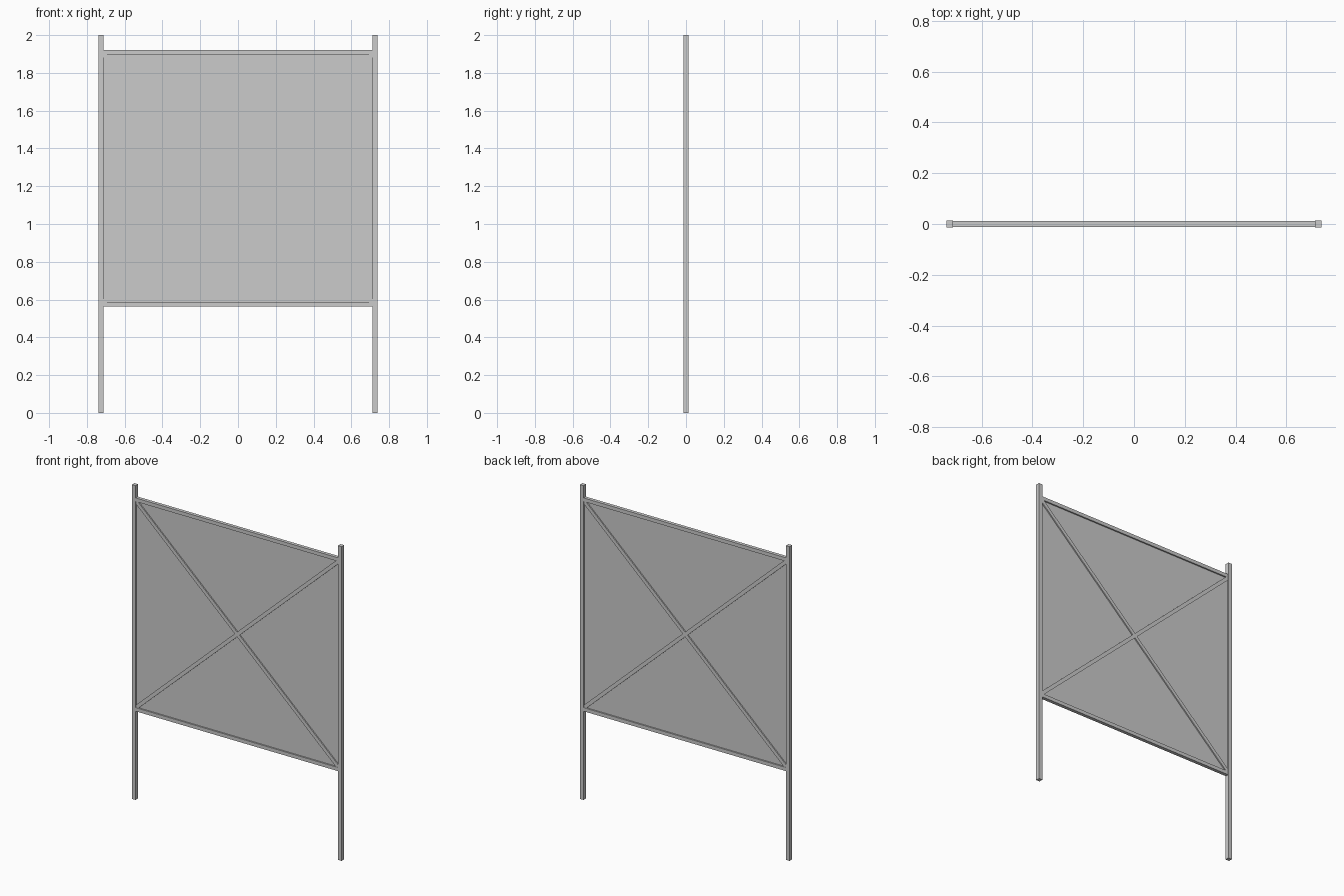
import bpy
import math

if "Cube" in bpy.data.objects:
    bpy.data.objects.remove(bpy.data.objects["Cube"])


def bar(name, center, size, tilt=0.0):
    """Box-section bar, optionally tilted in the plane of the frame."""
    bpy.ops.mesh.primitive_cube_add(size=1, location=center)
    ob = bpy.context.object
    ob.name = name
    ob.scale = size
    bpy.ops.object.transform_apply(location=False, rotation=False, scale=True)
    ob.rotation_euler = (0, tilt, 0)
    return ob


POST_X, POST_W = 0.7255, 0.026
RAIL_LOW, RAIL_TOP, RAIL_W = 0.575, 1.91, 0.023
mid_z = (RAIL_LOW + RAIL_TOP) / 2
span_z = RAIL_TOP - RAIL_LOW

# Upright posts
for side, x in (("left", -POST_X), ("right", POST_X)):
    bar(side + "_post", (x, 0, 1), (POST_W, POST_W, 2))

# Horizontal rails, running into the posts
for level, z in (("lower", RAIL_LOW), ("upper", RAIL_TOP)):
    bar(level + "_rail", (0, 0, z), (2 * POST_X, 0.022, RAIL_W))

# Crossed diagonal braces from corner to corner
length = math.hypot(2 * POST_X, span_z)
angle = math.atan2(span_z, 2 * POST_X)
for name, tilt in (("rising_brace", -angle), ("falling_brace", angle)):
    bar(name, (0, 0, mid_z), (length, 0.019, 0.023), tilt)

# Thin infill panel
bar("panel", (0, 0, mid_z), (2 * POST_X, 0.004, span_z))
